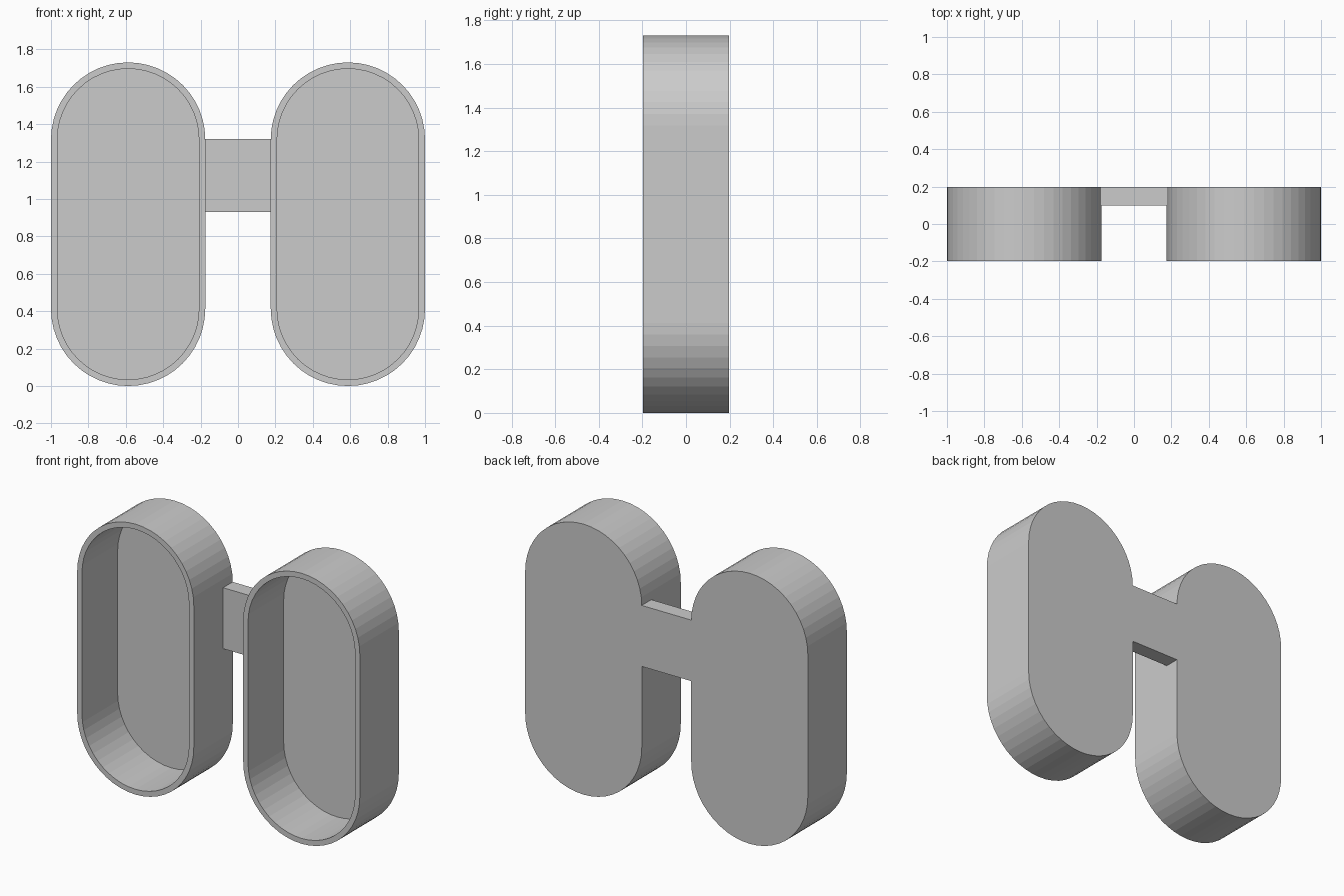
import bpy, bmesh
from math import sin, cos, pi

if "Cube" in bpy.data.objects:
    bpy.data.objects.remove(bpy.data.objects["Cube"])

HEIGHT, RADIUS, CX = 1.73, 0.4125, 0.5875
FRONT, BACK, FLOOR = -0.197, 0.197, 0.163
WALL, SEGS = 0.034, 24


def finish(name, bm):
    bmesh.ops.recalc_face_normals(bm, faces=bm.faces[:])
    mesh = bpy.data.meshes.new(name)
    bm.to_mesh(mesh)
    bm.free()
    obj = bpy.data.objects.new(name, mesh)
    bpy.context.collection.objects.link(obj)
    return obj


def stadium(bm, cx, r, y):
    """Ring of vertices: two half circles joined by straight sides."""
    ring = []
    for start, cz in ((0, HEIGHT - RADIUS), (pi, RADIUS)):
        for i in range(SEGS + 1):
            a = start + pi * i / SEGS
            ring.append(bm.verts.new((cx + r * cos(a), y, cz + r * sin(a))))
    return ring


def tray(name, cx):
    bm = bmesh.new()
    rings = [stadium(bm, cx, r, y) for r, y in (
        (RADIUS, BACK), (RADIUS, FRONT),
        (RADIUS - WALL, FRONT), (RADIUS - WALL, FLOOR))]
    for a, b in zip(rings, rings[1:]):
        n = len(a)
        for i in range(n):
            j = (i + 1) % n
            bm.faces.new((a[i], a[j], b[j], b[i]))
    # closed back and recessed floor
    bm.faces.new(rings[0])
    bm.faces.new(rings[-1])
    return finish(name, bm)


# Two open-fronted trays
tray("left_tray", -CX)
tray("right_tray", CX)

# Bridge joining the trays, flush with their backs
bm = bmesh.new()
bmesh.ops.create_cube(bm, size=1)
half = CX - RADIUS + 0.005
for v in bm.verts:
    v.co.x *= 2 * half
    v.co.y = BACK if v.co.y > 0 else 0.1
    v.co.z = 1.32 if v.co.z > 0 else 0.93
finish("bridge", bm)
